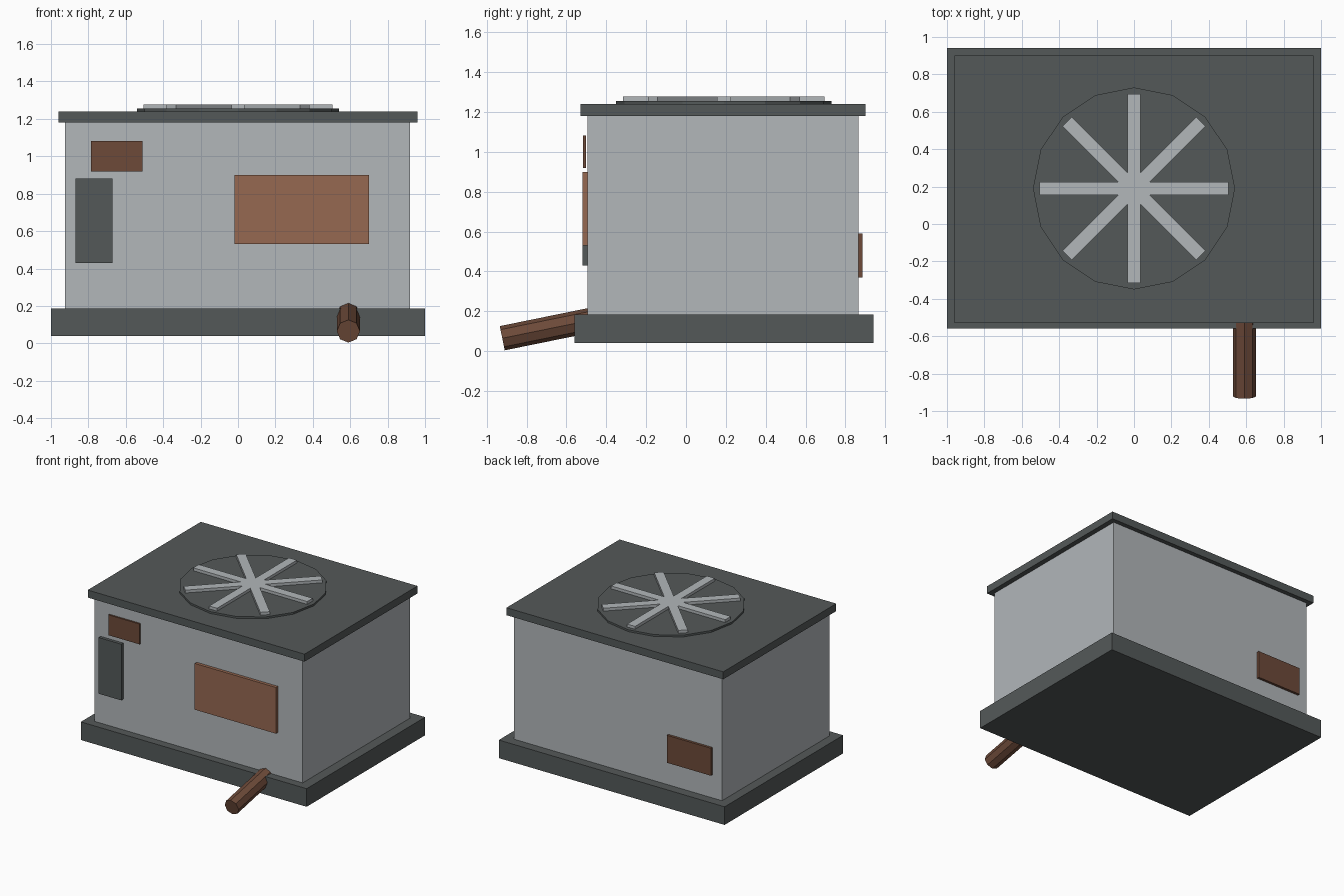
import bpy
from math import pi, radians
from mathutils import Vector

cube = bpy.data.objects.get("Cube")
if cube:
    bpy.data.objects.remove(cube, do_unlink=True)


def material(name, rgb):
    # 8-bit display colour to linear
    lin = [((c / 255 + 0.055) / 1.055) ** 2.4 for c in rgb] + [1.0]
    m = bpy.data.materials.new(name)
    m.use_nodes = True
    m.diffuse_color = lin
    m.node_tree.nodes["Principled BSDF"].inputs["Base Color"].default_value = lin
    return m


dark = material("dark grey", (84, 89, 89))
light = material("light grey", (178, 183, 186))
copper = material("copper brown", (150, 104, 81))
brown = material("dark brown", (109, 74, 57))


def finish(name, mat):
    ob = bpy.context.object
    ob.name = name
    ob.data.materials.append(mat)
    return ob


def box(name, mat, x, y, z, turn=0):
    """Box from its extents along each axis, turned about its own centre."""
    spans = (x, y, z)
    bpy.ops.mesh.primitive_cube_add(size=1, location=[sum(s) / 2 for s in spans],
                                    rotation=(0, 0, turn))
    ob = finish(name, mat)
    ob.scale = [s[1] - s[0] for s in spans]
    return ob


# Housing
box("base", dark, (-1, 1), (-0.56, 0.94), (0.04, 0.185))
box("body", light, (-0.925, 0.92), (-0.495, 0.865), (0.185, 1.18))
box("roof", dark, (-0.96, 0.96), (-0.53, 0.9), (1.18, 1.24))

# Fan: disc with crossed bars
FAN_Y = 0.19
bpy.ops.mesh.primitive_cylinder_add(vertices=16, radius=0.54, depth=0.03,
                                    location=(0, FAN_Y, 1.24))
finish("fan_disc", dark)
for i in range(4):
    box(f"fan_bar_{i + 1}", light, (-0.505, 0.505), (FAN_Y - 0.035, FAN_Y + 0.035),
        (1.25, 1.278), i * pi / 4)

# Panels on the front and back walls
box("front_panel", copper, (-0.02, 0.7), (-0.52, -0.49), (0.53, 0.9))
box("front_door", dark, (-0.87, -0.67), (-0.52, -0.49), (0.43, 0.88))
box("front_vent", brown, (-0.785, -0.51), (-0.517, -0.503), (0.92, 1.083))
box("back_vent", brown, (-0.84, -0.45), (0.86, 0.885), (0.37, 0.59))

# Sloping outlet pipe running into the body
tilt = radians(11.5)
outer = Vector((0.59, -0.922, 0.065))
inner = outer + Vector((0, 0.62, 0.126))
bpy.ops.mesh.primitive_cylinder_add(vertices=8, radius=0.062, depth=(inner - outer).length,
                                    location=(outer + inner) / 2,
                                    rotation=(tilt - pi / 2, 0, 0))
finish("outlet_pipe", brown)
